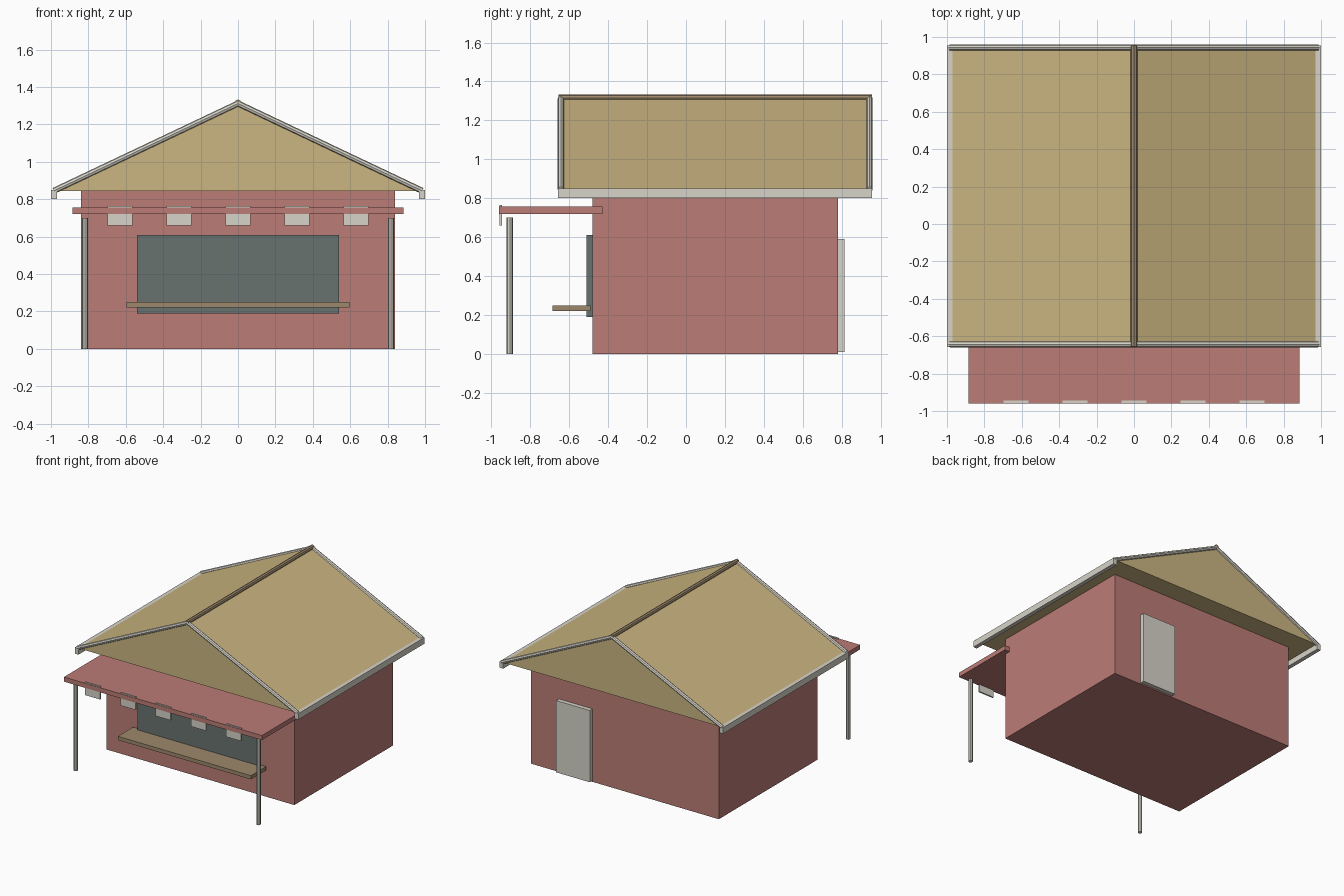
import bpy, bmesh, math
from mathutils import Vector

if "Cube" in bpy.data.objects:
    bpy.data.objects.remove(bpy.data.objects["Cube"])


def mat(name, rgb):
    m = bpy.data.materials.new(name)
    m.diffuse_color = (*rgb, 1)
    m.use_nodes = True
    m.node_tree.nodes["Principled BSDF"].inputs["Base Color"].default_value = m.diffuse_color
    return m


RED = mat("red_wall", (0.50, 0.20, 0.18))
TAN = mat("tan_roof", (0.60, 0.47, 0.22))
WOOD = mat("wood", (0.34, 0.25, 0.15))
CREAM = mat("cream_trim", (0.68, 0.66, 0.58))
GLASS = mat("dark_glass", (0.14, 0.17, 0.16))


def finish(name, bm, material):
    bmesh.ops.recalc_face_normals(bm, faces=bm.faces)
    me = bpy.data.meshes.new(name)
    bm.to_mesh(me)
    bm.free()
    me.materials.append(material)
    ob = bpy.data.objects.new(name, me)
    bpy.context.collection.objects.link(ob)
    return ob


def box(name, x, y, z, material):
    bm = bmesh.new()
    bmesh.ops.create_cube(bm, size=1)
    for v in bm.verts:
        v.co = [(r[0] + r[1]) / 2 + c * (r[1] - r[0]) for r, c in zip((x, y, z), v.co)]
    return finish(name, bm, material)


def rod(name, a, b, radius, material, sides=6):
    a, b = Vector(a), Vector(b)
    bm = bmesh.new()
    bmesh.ops.create_cone(bm, cap_ends=True, segments=sides, radius1=radius,
                          radius2=radius, depth=(b - a).length)
    ob = finish(name, bm, material)
    ob.location = (a + b) / 2
    ob.rotation_euler = (b - a).to_track_quat('Z', 'Y').to_euler()
    return ob


# Main body, serving window, counter and back door
box("walls", (-0.84, 0.84), (-0.48, 0.78), (0, 0.85), RED)
box("serving_window", (-0.54, 0.54), (-0.51, -0.47), (0.19, 0.61), GLASS)
box("counter_shelf", (-0.595, 0.595), (-0.685, -0.49), (0.22, 0.25), WOOD)
box("back_door", (0.29, 0.59), (0.77, 0.815), (0.01, 0.59), CREAM)

# Solid gable roof
bm = bmesh.new()
verts = [bm.verts.new((x, -0.645, z)) for x, z in ((-0.98, 0.845), (0.98, 0.845), (0, 1.315))]
face = bm.faces.new(verts)
ext = bmesh.ops.extrude_face_region(bm, geom=[face], use_keep_orig=True)
bmesh.ops.translate(bm, vec=(0, 1.59, 0),
                    verts=[g for g in ext["geom"] if isinstance(g, bmesh.types.BMVert)])
finish("gable_roof", bm, TAN)

# Ridge pole, sloping gable trims and eave boards
rod("ridge_cap", (0, -0.655, 1.315), (0, 0.955, 1.315), 0.018, WOOD, 8)
for side, s in (("left", -1), ("right", 1)):
    for end, y in (("front", -0.643), ("back", 0.943)):
        rod(f"{end}_{side}_gable_trim", (0, y, 1.312), (s * 0.985, y, 0.845), 0.016, CREAM, 8)
    box(f"{side}_eave_board", sorted((s * 0.967, s)), (-0.657, 0.955), (0.80, 0.85), CREAM)

# Awning with hanging tabs and posts
box("awning", (-0.885, 0.885), (-0.96, -0.43), (0.72, 0.757), RED)
for i in range(5):
    x = (i - 2) * 0.315
    box(f"awning_tab_{i + 1}", (x - 0.067, x + 0.067), (-0.957, -0.945), (0.66, 0.765), CREAM)
for side, s in (("left", -1), ("right", 1)):
    post = rod(f"{side}_awning_post", (s * 0.818, -0.905, 0), (s * 0.818, -0.905, 0.70),
               0.016, CREAM, 8)
